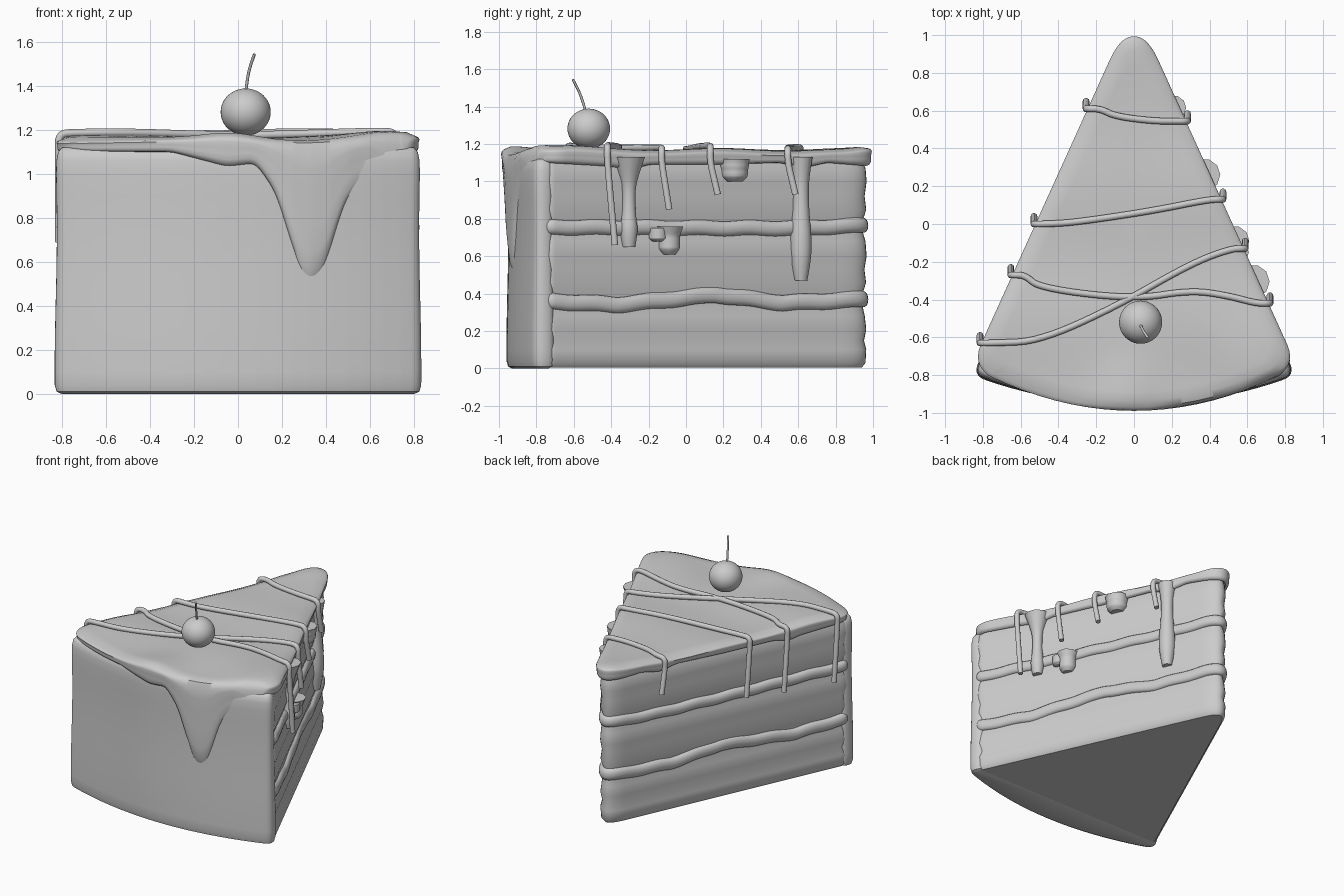
import bpy, bmesh
from math import sin, cos, pi, exp, radians
from mathutils import Vector

if "Cube" in bpy.data.objects:
    bpy.data.objects.remove(bpy.data.objects["Cube"], do_unlink=True)

grey = bpy.data.materials.new("plain_grey")
grey.use_nodes = True
GREY = (0.6, 0.6, 0.6, 1)
grey.diffuse_color = GREY
grey.node_tree.nodes["Principled BSDF"].inputs["Base Color"].default_value = GREY


def finish(ob, angle=50):
    ob.data.materials.clear()
    ob.data.materials.append(grey)
    bpy.ops.object.select_all(action='DESELECT')
    ob.select_set(True)
    bpy.context.view_layer.objects.active = ob
    bpy.ops.object.shade_smooth_by_angle(angle=radians(angle))
    return ob


def loft(name, rings):
    """Skin a stack of equal closed rings and cap both ends."""
    bm = bmesh.new()
    rows = [[bm.verts.new(p) for p in ring] for ring in rings]
    n = len(rows[0])
    for a, b in zip(rows, rows[1:]):
        for i in range(n):
            j = (i + 1) % n
            bm.faces.new((a[i], a[j], b[j], b[i]))
    bm.faces.new(rows[0][::-1])
    bm.faces.new(rows[-1])
    mesh = bpy.data.meshes.new(name)
    bm.to_mesh(mesh)
    bm.free()
    ob = bpy.data.objects.new(name, mesh)
    bpy.context.collection.objects.link(ob)
    return finish(ob)


def tube(name, points, radius, radii=None):
    """Round smooth strand with optional radius factors."""
    cu = bpy.data.curves.new(name, 'CURVE')
    cu.dimensions = '3D'
    cu.bevel_depth, cu.bevel_resolution, cu.use_fill_caps = radius, 3, True
    sp = cu.splines.new('NURBS')
    sp.points.add(len(points) - 1)
    for i, (pt, co) in enumerate(zip(sp.points, points)):
        pt.co = (*co, 1)
        pt.radius = radii[i] if radii else 1
    sp.order_u, sp.use_endpoint_u, sp.resolution_u = 3, True, 6
    ob = bpy.data.objects.new(name, cu)
    bpy.context.collection.objects.link(ob)
    bpy.ops.object.select_all(action='DESELECT')
    ob.select_set(True)
    bpy.context.view_layer.objects.active = ob
    bpy.ops.object.convert(target='MESH')
    return finish(bpy.context.object)


def rounded(corners, n):
    """Round (point, radius) corners and resample evenly."""
    poly, m = [], len(corners)
    for i, (p, r) in enumerate(corners):
        if not r:
            poly.append(p)
            continue
        a = p + (corners[i - 1][0] - p).normalized() * r
        b = p + (corners[(i + 1) % m][0] - p).normalized() * r
        for k in range(13):
            t = k / 12
            poly.append(a * (1 - t) ** 2 + p * 2 * t * (1 - t) + b * t * t)
    poly.append(poly[0])
    total = sum((b - a).length for a, b in zip(poly, poly[1:]))
    out, walked, target = [], 0, 0
    for a, b in zip(poly, poly[1:]):
        seg = (b - a).length
        while seg and target < walked + seg and len(out) < n:
            out.append(a.lerp(b, (target - walked) / seg))
            target += total / n
        walked += seg
    return out


def arc(half, corner_y, front_y):
    xs = [half * (k / 10 - 1) for k in range(1, 20)]
    return [(Vector((x, front_y + (corner_y - front_y) * (x / half) ** 2)), 0) for x in xs]


def wedge(front_y, n, r):
    return rounded([(Vector((0, 1.07)), 0.24), (Vector((-0.82, -0.74)), r)]
                   + arc(0.82, -0.74, front_y) + [(Vector((0.82, -0.74)), r)], n)


def grow(ring, d):
    out = []
    for i, p in enumerate(ring):
        t = (ring[(i + 1) % len(ring)] - ring[i - 1]).normalized()
        out.append(p + Vector((t.y, -t.x)) * d)
    return out


def interp(keys, v):
    if v <= keys[0][0]:
        return keys[0][1]
    for (a, fa), (b, fb) in zip(keys, keys[1:]):
        if v <= b:
            return fa + (fb - fa) * (v - a) / (b - a)
    return keys[-1][1]


# Sponge: three soft tiers with pinched edges
base = wedge(-0.9, 240, 0.03)
profile = [(0.005, -0.02), (0.03, 0), (0.1, 0.004), (0.15, -0.008), (0.21, 0.004), (0.28, -0.004),
           (0.33, -0.015), (0.40, -0.015), (0.46, 0.003), (0.53, -0.006), (0.6, 0.006), (0.68, 0),
           (0.73, -0.015), (0.79, -0.015), (0.85, 0.004), (0.92, -0.005), (1.0, 0.006),
           (1.07, 0), (1.12, -0.02)]
loft("sponge", [[(p.x, p.y, z) for p in grow(base, d)] for z, d in profile])

# Cream fillings between the tiers
LOWER = [(-0.74, 0.36), (-0.37, 0.34), (0.16, 0.395), (0.52, 0.35), (0.95, 0.37)]
UPPER = [(-0.74, 0.755), (0.2, 0.75), (0.6, 0.75), (0.95, 0.765)]
for name, path, half in (("lower_cream", LOWER, 0.045), ("upper_cream", UPPER, 0.042)):
    rings = []
    for k in range(9):
        a = pi * (k / 8 - 0.5)
        rings.append([(p.x, p.y, interp(path, p.y) + half * sin(a) + 0.004 * sin(23 * p.y))
                      for p in grow(base, -0.03 + 0.045 * cos(a) ** 0.6 if k % 8 else -0.03)])
    loft(name, rings)

# Frosted outer crust
crust = rounded([(Vector((-0.81, -0.71)), 0.03), (Vector((-0.845, -0.8)), 0.06)]
                + arc(0.82, -0.81, -0.955)
                + [(Vector((0.845, -0.8)), 0.06), (Vector((0.81, -0.71)), 0.03)], 240)
crust_rows = [(0, -0.03), (0.01, -0.008), (0.04, 0)] + [(0.1 * k, 0) for k in range(1, 11)]
crust_rows += [(1.06, -0.003), (1.1, -0.012), (1.12, -0.03)]
loft("frosted_crust", [[(p.x, p.y, z) for p in
                        grow(crust, d + 0.005 * sin(5 * z + 1))] for z, d in crust_rows])


# Top frosting with dripping front edge
def top_z(x, y):
    z = 1.165 + 0.008 * sin(5 * x + 3 * y) + 0.006 * sin(9 * y)
    z += 0.03 * exp(-((x + 0.03) ** 2 / 0.03 + (y + 0.9) ** 2 / 0.03))
    z += 0.025 * exp(-((x - 0.65) ** 2 / 0.04 + (y + 0.75) ** 2 / 0.05))
    return z + 0.02 * exp(-(y - 1) ** 2 / 0.01)


DRIPS = [(-0.84, 1.13), (-0.7, 1.1), (-0.3, 1.1), (-0.05, 1.035), (0.08, 1.05), (0.17, 0.92),
         (0.28, 0.57), (0.33, 0.51), (0.39, 0.56), (0.48, 0.86), (0.56, 0.96), (0.61, 0.87),
         (0.645, 0.72), (0.7, 0.7), (0.76, 0.71), (0.8, 0.9), (0.83, 1.06)]
SIDE = [(-0.75, 1.1), (-0.4, 1.08), (-0.3, 1.06), (-0.2, 1.09), (0.16, 1.09), (0.5, 1.1),
        (0.62, 1.07), (0.75, 1.1), (1, 1.08)]
edge = wedge(-0.955, 480, 0.1)
hem = [interp(DRIPS, p.x) if p.y < -0.77 else interp(SIDE, p.y) for p in edge]
for _ in range(4):
    hem = [(hem[i - 1] + hem[i] + hem[(i + 1) % len(hem)]) / 3 for i in range(len(hem))]
rings = [[(p.x, p.y, h + 0.03) for p, h in zip(grow(edge, -0.03), hem)]]
for d, f in ((0.005, 0), (0.02, 0.06), (0.028, 0.2), (0.03, 0.4), (0.03, 0.6), (0.034, 0.8),
             (0.03, 0.92), (0.015, 1)):
    rings.append([(p.x, p.y, h + f * (top_z(p.x, p.y) - 0.012 - h))
                  for p, h in zip(grow(edge, d), hem)])
hub = Vector((0, -0.3))
for s in (0.97, 0.9, 0.8, 0.65, 0.5, 0.35, 0.2, 0.05):
    rings.append([(q.x, q.y, top_z(q.x, q.y)) for q in (hub.lerp(p, s) for p in edge)])
loft("top_frosting", rings)


def side_x(y):
    return 0.453 * (1.07 - y)


# Thick drips on the right side: y, top, bottom, width factors
for name, y, top, low, radii in (
        ("long_drip", 0.615, 1.13, 0.47, (1.3, 0.9, 0.85, 1, 1.2, 1.15, 0.7)),
        ("bulb_drip", -0.305, 1.13, 0.65, (1.8, 1.2, 0.75, 0.7, 0.8, 1.05, 0.7)),
        ("short_drip", 0.26, 1.12, 1.0, (1.7, 1.6, 1.6, 1.5, 1.5, 1.4, 0.9)),
        ("cream_drip", -0.09, 0.76, 0.61, (1.6, 1.4, 1.2, 1.2, 1.2, 1.2, 0.7)),
        ("cream_bump", -0.15, 0.75, 0.68, (1, 1, 1, 1, 1, 1, 0.6))):
    pts = [(side_x(y) + 0.005, y, top + (low - top) * k / 6) for k in range(7)]
    tube(name, pts, 0.05, radii)

# Piped strands over the top, with hanging ends
STRANDS = [
    ([(-0.25, 0.61), (-0.1, 0.57), (0.1, 0.545), (0.27, 0.545)], 0.92, 0.93),
    ([(-0.52, 0.0), (-0.3, 0.01), (0.1, 0.07), (0.46, 0.13)], 0.74, 0.93),
    ([(-0.65, -0.27), (-0.5, -0.34), (0, -0.4), (0.3, -0.35), (0.5, -0.38), (0.72, -0.42)], 0.71, 0.66),
    ([(-0.82, -0.63), (-0.5, -0.62), (-0.1, -0.44), (0.3, -0.21), (0.57, -0.13)], 0.69, 0.85)]


def hanging(y, side, low):
    x = side * (side_x(y) + 0.045)
    return [(x, y + 0.04, low), (x, y + 0.02, (low + 1.1) / 2), (x, y, 1.1), (x, y, top_z(x, y) + 0.012)]


for i, (path, left_low, right_low) in enumerate(STRANDS):
    over = [(x, y, top_z(x, y) + 0.014) for x, y in path[1:-1]]
    for side, (x, y), at in ((-1, path[0], 0), (1, path[-1], len(over) + 1)):
        rim = side * (side_x(y) - 0.03)
        over.insert(at, (rim, y, top_z(rim, y) + 0.014))
    pts = hanging(path[0][1], -1, left_low) + over + hanging(path[-1][1], 1, right_low)[::-1]
    tube(f"piped_strand_{i + 1}", pts, 0.018)

# Cherry and stem
bpy.ops.mesh.primitive_uv_sphere_add(segments=40, ring_count=24, radius=0.114,
                                     location=(0.035, -0.52, 1.282))
cherry = bpy.context.object
cherry.name = "cherry"
cherry.scale.z = 0.94
finish(cherry)
tube("cherry_stem", [(0.035, -0.535, 1.37), (0.043, -0.555, 1.44), (0.058, -0.58, 1.5),
                     (0.075, -0.605, 1.545)], 0.007)
